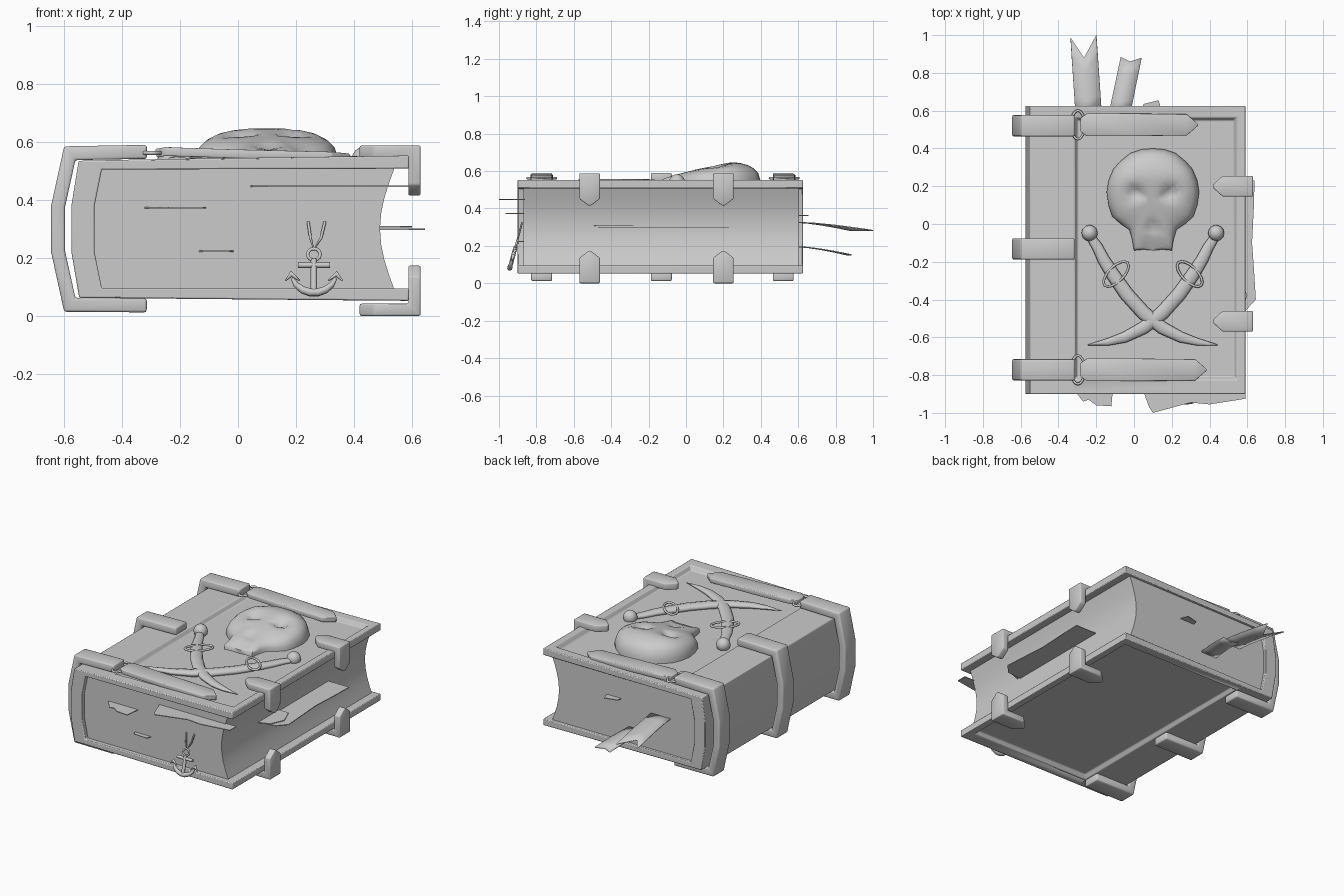
import bpy, bmesh, math
from mathutils import Vector

if "Cube" in bpy.data.objects:
    bpy.data.objects.remove(bpy.data.objects["Cube"])


def finish(ob, bevel=0, angle=40):
    bpy.ops.object.select_all(action='DESELECT')
    ob.select_set(True)
    bpy.context.view_layer.objects.active = ob
    if bevel:
        m = ob.modifiers.new('bevel', 'BEVEL')
        m.width, m.segments, m.limit_method = bevel, 2, 'ANGLE'
    bpy.ops.object.shade_smooth_by_angle(angle=math.radians(angle))
    return ob


def to_object(name, bm):
    me = bpy.data.meshes.new(name)
    bm.to_mesh(me)
    bm.free()
    ob = bpy.data.objects.new(name, me)
    bpy.context.collection.objects.link(ob)
    return ob


def prism_bm(pts, axis, a, b):
    put = {'y': lambda p, d: (p[0], d, p[1]), 'z': lambda p, d: (p[0], p[1], d)}[axis]
    bm = bmesh.new()
    f = bm.faces.new([bm.verts.new(put(p, a)) for p in pts])
    r = bmesh.ops.extrude_face_region(bm, geom=[f])
    off = Vector((0, b - a, 0)) if axis == 'y' else Vector((0, 0, b - a))
    for v in r['geom']:
        if isinstance(v, bmesh.types.BMVert):
            v.co += off
    bmesh.ops.recalc_face_normals(bm, faces=bm.faces)
    return bm


def strip(name, path, y, thick, bevel=0.008):
    """Band following (x, z, half width) points, thickened inwards."""
    bm = bmesh.new()
    rows = [[bm.verts.new((x, y + s * w, z)) for s in (-1, 1)] for x, z, w in path]
    for p, q in zip(rows, rows[1:]):
        bm.faces.new((p[0], p[1], q[1], q[0]))
    ob = to_object(name, bm)
    m = ob.modifiers.new('thick', 'SOLIDIFY')
    m.thickness, m.offset, m.use_even_offset = thick, -1, True
    return finish(ob, bevel)


def tube(name, pts, r, radii=None, cyclic=False, loc=(0, 0, 0), zscale=1):
    cu = bpy.data.curves.new(name, 'CURVE')
    cu.dimensions, cu.bevel_depth, cu.bevel_resolution, cu.use_fill_caps = '3D', r, 2, True
    sp = cu.splines.new('POLY')
    sp.points.add(len(pts) - 1)
    for i, p in enumerate(pts):
        sp.points[i].co = (*p, 1)
        sp.points[i].radius = radii[i] if radii else 1
    sp.use_cyclic_u = cyclic
    ob = bpy.data.objects.new(name, cu)
    bpy.context.collection.objects.link(ob)
    ob.location, ob.scale = loc, (1, 1, zscale)
    bpy.ops.object.select_all(action='DESELECT')
    ob.select_set(True)
    bpy.context.view_layer.objects.active = ob
    bpy.ops.object.convert(target='MESH')
    return finish(bpy.context.object, angle=60)


def ellipse(a, b, n=16):
    return [(a * math.cos(2 * math.pi * i / n), b * math.sin(2 * math.pi * i / n)) for i in range(n)]


# Cover: C-shaped profile with sunken panels on both boards
outer = [(0.59, 0.553), (-0.32, 0.54), (-0.55, 0.535), (-0.575, 0.38), (-0.575, 0.22),
         (-0.548, 0.062), (-0.32, 0.06), (0.59, 0.052)]
inner = [(0.59, 0.095), (-0.47, 0.095), (-0.495, 0.22), (-0.495, 0.38), (-0.47, 0.505), (0.59, 0.508)]
bm = prism_bm(outer + inner, 'y', -0.9, 0.625)
bm.faces.ensure_lookup_table()
boards = [f for f in bm.faces if abs(f.normal.z) > 0.9 and -0.2 < f.calc_center_median().x
          and not 0.08 < f.calc_center_median().z < 0.52]
for f in boards:
    bmesh.ops.inset_individual(bm, faces=[f], thickness=0.03)
    for v in f.verts:
        v.co.x = -0.315 if v.co.x < 0.1 else 0.545
        v.co.y = -0.825 if v.co.y < 0 else 0.565
    bmesh.ops.inset_individual(bm, faces=[f], thickness=0.024, depth=-0.026)
finish(to_object('cover', bm), 0.008, 30)

# Page block with hollowed fore-edge
edge = [(0.54 - 0.05 * math.sin(math.pi * i / 8), 0.09 + 0.42 * i / 8) for i in range(9)]
finish(to_object('pages', prism_bm(edge + [(-0.49, 0.51), (-0.51, 0.3), (-0.49, 0.09)], 'y', -0.87, 0.605)))

# Spine bands
for i, y in enumerate((0.52, -0.132, -0.772)):
    strip(f'spine_band_{i}', [(x, z, 0.056) for x, z in (
        (-0.315, 0.59), (-0.6, 0.585), (-0.645, 0.38), (-0.645, 0.22), (-0.6, 0.014), (-0.315, 0.012))], y, 0.048)

# Edge clasps, top and mirrored bottom
clasp = [(0.63, 0.415, 0.006), (0.63, 0.452, 0.055), (0.63, 0.588, 0.055), (0.47, 0.588, 0.055), (0.42, 0.588, 0.01)]
for i, y in enumerate((0.2, -0.515)):
    strip(f'clasp_top_{i}', clasp, y, 0.042)
    strip(f'clasp_bottom_{i}', [(x, 0.588 - z, w) for x, z, w in reversed(clasp)], y, 0.042)

# Straps and their rings
for i, (y, tip) in enumerate(((0.525, 0.34), (-0.772, 0.385))):
    strip(f'strap_{i}', [(tip, 0.56, 0.004), (tip - 0.06, 0.566, 0.056), (0, 0.574, 0.06),
                         (-0.25, 0.582, 0.06), (-0.285, 0.576, 0.035)], y, 0.03, 0.01)
    tube(f'strap_ring_{i}', [(a, b, 0) for a, b in ellipse(0.036, 0.076)], 0.007, cyclic=True, loc=(-0.297, y, 0.562))

# Skull relief: rings shrinking to the centre, sockets pressed in
half = [(0, 0.40), (0.06, 0.395), (0.12, 0.375), (0.175, 0.33), (0.21, 0.29), (0.235, 0.23), (0.245, 0.17),
        (0.235, 0.10), (0.215, 0.04), (0.17, 0), (0.125, -0.03), (0.11, -0.08), (0.10, -0.14), (0.05, -0.135), (0, -0.14)]
outline = half + [(-x, y) for x, y in half[-2:0:-1]]


def skull_z(x, y, t):
    crown = 0.565 + 0.085 * min(1, max(0, (y + 0.15) / 0.4))
    z = 0.545 + (crown - 0.545) * math.sqrt(max(0, 1 - t ** 4))
    for cx, cy, sx, sy, d in ((0.095, 0.165, 0.042, 0.032, 0.04), (-0.095, 0.165, 0.042, 0.032, 0.04),
                              (0, -0.02, 0.035, 0.03, 0.022), (0, -0.11, 0.05, 0.02, 0.012)):
        z -= d * math.exp(-((x - cx) / sx) ** 2 - ((y - cy) / sy) ** 2)
    return z


bm = bmesh.new()
prev = [bm.verts.new((0.1 + x, y, 0.51)) for x, y in outline]
n = len(outline)
for t in (1, 0.95, 0.87, 0.76, 0.64, 0.52, 0.4, 0.28, 0.14):
    ring = []
    for x, y in outline:
        px, py = x * t, 0.12 + (y - 0.12) * t
        ring.append(bm.verts.new((0.1 + px, py, skull_z(px, py, t))))
    for i in range(n):
        bm.faces.new((prev[i - 1], prev[i], ring[i], ring[i - 1]))
    prev = ring
bm.faces.new(prev)
bmesh.ops.recalc_face_normals(bm, faces=bm.faces)
finish(to_object('skull', bm), angle=60)

# Crossed sabres with pommels and guards
blade = [(-0.335, -0.06), (-0.295, -0.12), (-0.26, -0.19), (-0.21, -0.27), (-0.14, -0.37), (-0.05, -0.47),
         (0.05, -0.55), (0.15, -0.60), (0.24, -0.625), (0.345, -0.64)]
for side, s in (('left', 1), ('right', -1)):
    tube(f'sabre_{side}', [(s * x, y, 0) for x, y in blade], 0.038,
         [0.6, 0.75, 0.85, 0.95, 1, 1, 0.9, 0.75, 0.5, 0.05], loc=(0.1, 0, 0.535), zscale=0.6)
    guard = [(s * (-0.195 + (a - b) * 0.707), -0.265 + (a + b) * 0.707, 0) for a, b in ellipse(0.085, 0.04)]
    tube(f'sabre_guard_{side}', guard, 0.007, cyclic=True, loc=(0.1, 0, 0.55))
    bpy.ops.mesh.primitive_uv_sphere_add(segments=12, ring_count=8, radius=0.043, location=(0.1 - s * 0.335, -0.048, 0.54))
    bpy.context.object.name = f'pommel_{side}'
    finish(bpy.context.object, angle=60)

# Bookmark ribbons with swallowtail ends
ribbons = {'ribbon_wide': ((-0.31, -0.17), (-0.335, 0.985), (-0.265, 0.88), (-0.2, 1.0), 0.33, 0.285),
           'ribbon_narrow': ((-0.135, -0.02), (-0.07, 0.885), (-0.02, 0.86), (0.04, 0.88), 0.2, 0.155)}
for name, (base, a, m, b, z0, z1) in ribbons.items():
    bm = bmesh.new()
    rows = []
    for k in range(5):
        t = k / 4
        u = t ** 1.5
        row = [(p + (e[0] - p) * t, 0.58 + (e[1] - 0.58) * t) for p, e in
               ((base[0], a), (sum(base) / 2, m), (base[1], b))]
        rows.append([bm.verts.new((x, y, z0 + (z1 - z0) * u)) for x, y in row])
    for p, q in zip(rows, rows[1:]):
        for j in (0, 1):
            bm.faces.new((p[j], p[j + 1], q[j + 1], q[j]))
    ob = to_object(name, bm)
    ob.modifiers.new('thick', 'SOLIDIFY').thickness = 0.006
    finish(ob)

# Torn page edges
tears = [
    ([(-0.33, -0.86), (-0.27, -0.94), (-0.24, -0.93), (-0.2, -0.96), (-0.12, -0.965), (-0.11, -0.86)], 0.37),
    ([(0.04, -0.86), (0.08, -0.97), (0.1, -1.0), (0.3, -0.945), (0.4, -0.955), (0.59, -0.925), (0.59, -0.86)], 0.445),
    ([(-0.14, -0.86), (-0.12, -0.895), (-0.03, -0.9), (-0.01, -0.86)], 0.22),
    ([(0.47, -0.47), (0.59, -0.46), (0.645, -0.4), (0.635, -0.24), (0.625, -0.1), (0.635, 0.1), (0.638, 0.23), (0.47, 0.23)], 0.297),
    ([(0.47, -0.5), (0.56, -0.47), (0.6, -0.38), (0.56, -0.28), (0.47, -0.28)], 0.305),
    ([(0.04, 0.59), (0.05, 0.635), (0.13, 0.655), (0.15, 0.59)], 0.36)]
for i, (pts, z) in enumerate(tears):
    finish(to_object(f'torn_page_{i}', prism_bm(pts, 'z', z, z + 0.005)))


# Anchor charm hanging on a cord from the front page edge
def lean(x, z):
    return (0.262 + x, -0.945 + 0.27 * (z - 0.07), z)


tube('anchor_shank', [lean(0, 0.075), lean(0, 0.195)], 0.011)
tube('anchor_stock', [lean(-0.055, 0.175), lean(0.055, 0.175)], 0.01)
arc = [math.radians(200 + 20 * i) for i in range(8)]
tube('anchor_arms', [lean(0.08 * math.cos(a), 0.155 + 0.075 * math.sin(a)) for a in arc], 0.012,
     [0.5, 0.9, 1.1, 1.2, 1.2, 1.1, 0.9, 0.5])
for s in (-1, 1):
    tube(f'anchor_fluke_{s}', [lean(s * 0.098, 0.122), lean(s * 0.078, 0.145), lean(s * 0.05, 0.122)], 0.009, [0.3, 1.2, 0.3])
tube('anchor_ring', [lean(a, 0.212 + b) for a, b in ellipse(0.022, 0.02, 12)], 0.006, cyclic=True)
tube('anchor_cord', [lean(-0.02, 0.325), lean(-0.012, 0.27), lean(0, 0.228), lean(0.025, 0.27), lean(0.038, 0.325)], 0.005)
